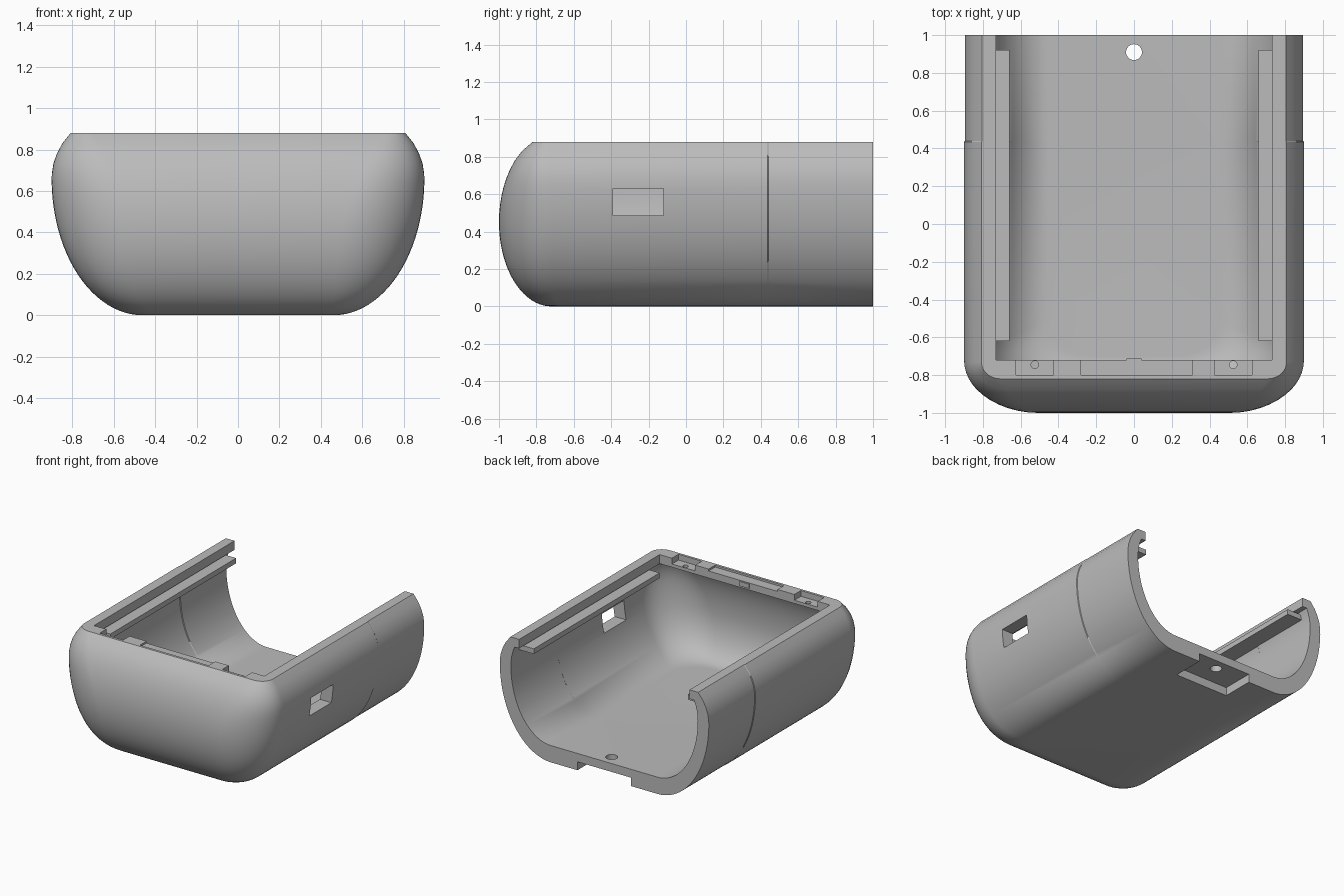
import bpy, bmesh
from math import sin, cos, pi, sqrt

if "Cube" in bpy.data.objects:
    bpy.data.objects.remove(bpy.data.objects["Cube"])

grey = bpy.data.materials.new("plain grey")
grey.use_nodes = True
grey.diffuse_color = (0.5, 0.5, 0.5, 1)
grey.node_tree.nodes["Principled BSDF"].inputs["Base Color"].default_value = (0.5, 0.5, 0.5, 1)

HEIGHT = 0.88


def make_object(name, bm):
    bmesh.ops.recalc_face_normals(bm, faces=bm.faces)
    mesh = bpy.data.meshes.new(name)
    bm.to_mesh(mesh)
    bm.free()
    mesh.materials.append(grey)
    obj = bpy.data.objects.new(name, mesh)
    bpy.context.collection.objects.link(obj)
    return obj


def box(name, x0, x1, y0, y1, z0, z1):
    bm = bmesh.new()
    bmesh.ops.create_cube(bm, size=1)
    for v in bm.verts:
        v.co = ((x0 + x1) / 2 + v.co.x * (x1 - x0),
                (y0 + y1) / 2 + v.co.y * (y1 - y0),
                (z0 + z1) / 2 + v.co.z * (z1 - z0))
    return make_object(name, bm)


def peg(name, x, y, z, radius, depth):
    bm = bmesh.new()
    bmesh.ops.create_cone(bm, cap_ends=True, segments=32, radius1=radius,
                          radius2=radius, depth=depth)
    bmesh.ops.translate(bm, vec=(x, y, z), verts=bm.verts)
    return make_object(name, bm)


def bulge(z, core, reach, middle, low, high):
    """Half-size at height z of a wall made of two elliptical arcs."""
    t = (z - middle) / (low if z < middle else high)
    return core + reach * sqrt(max(0, 1 - t * t))


def tub(name, z0, z1, back, side, front):
    """Closed loft of U-shaped rings with rounded front corners."""
    bm = bmesh.new()
    rings = []
    levels, steps = 28, 12
    for i in range(levels + 1):
        z = z0 + (z1 - z0) * (1 - cos(pi / 2 * i / levels))
        w, f = bulge(z, *side), bulge(z, *front)
        s = max(0, sin(pi * z / HEIGHT)) ** 0.7
        rx, ry = 0.1 + 0.27 * s, 0.09 + 0.2 * s
        # slight step at the seam, then the side and the corner
        half = [(w - 0.004, back), (w - 0.004, 0.44), (w, 0.435)]
        for k in range(steps + 1):
            a = pi / 2 * k / steps
            half.append((w - rx + rx * cos(a), -(f - ry + ry * sin(a))))
        outline = half + [(-x, y) for x, y in reversed(half)]
        rings.append([bm.verts.new((x, y, z)) for x, y in outline])
    n = len(rings[0])
    for low, high in zip(rings, rings[1:]):
        for k in range(n):
            m = (k + 1) % n
            bm.faces.new((low[k], low[m], high[m], high[k]))
    bm.faces.new(rings[0])
    bm.faces.new(rings[-1])
    return make_object(name, bm)


# Outer shell
shell = tub("shell", 0, HEIGHT, 1.0,
            (0.46, 0.44, 0.66, 0.66, 0.36), (0.72, 0.28, 0.45, 0.45, 0.46))

# Cavity, top opening, side window and underside recess
cutters = [
    tub("cavity", 0.13, 0.81, 1.2,
        (0.46, 0.345, 0.66, 0.53, 0.36), (0.7, 0.2, 0.45, 0.32, 0.42)),
    box("top_opening", -0.73, 0.73, -0.72, 1.2, 0.74, 1.0),
    box("side_window", 0.6, 1.0, -0.39, -0.12, 0.485, 0.63),
    box("underside_recess", -0.23, 0.23, 0.75, 1.2, -0.1, 0.065),
    peg("floor_hole", 0, 0.91, 0.1, 0.042, 0.3),
    box("latch_recess", -0.28, 0.31, -0.8, -0.7, 0.865, 1.0),
]
# Screw pockets in the front rim
for sx in (-1, 1):
    cutters.append(box("screw_pocket", sx * 0.525 - 0.1, sx * 0.525 + 0.1,
                       -0.8, -0.7, 0.835, 1.0))
    cutters.append(peg("screw_hole", sx * 0.525, -0.745, 0.83, 0.02, 0.1))

for cutter in cutters:
    cutter.hide_render = True
    mod = shell.modifiers.new(cutter.name, 'BOOLEAN')
    mod.operation = 'DIFFERENCE'
    mod.solver = 'EXACT'
    mod.object = cutter
bpy.context.view_layer.update()
graph = bpy.context.evaluated_depsgraph_get()
cut_mesh = bpy.data.meshes.new_from_object(shell.evaluated_get(graph))
shell.modifiers.clear()
shell.data = cut_mesh
for cutter in cutters:
    bpy.data.objects.remove(cutter)

# Rails below the side rims
for side, sx in (("left", 1), ("right", -1)):
    x0, x1 = sorted((sx * 0.66, sx * 0.8))
    box(side + "_rail", x0, x1, -0.62, 0.92, 0.755, 0.795)

# Small catch inside the front rim
box("front_catch", -0.04, 0.04, -0.73, -0.712, 0.825, 0.86)

# Smooth the shell but keep its edges crisp
bpy.ops.object.select_all(action='DESELECT')
shell.select_set(True)
bpy.context.view_layer.objects.active = shell
bpy.ops.object.shade_smooth_by_angle(angle=0.5)
